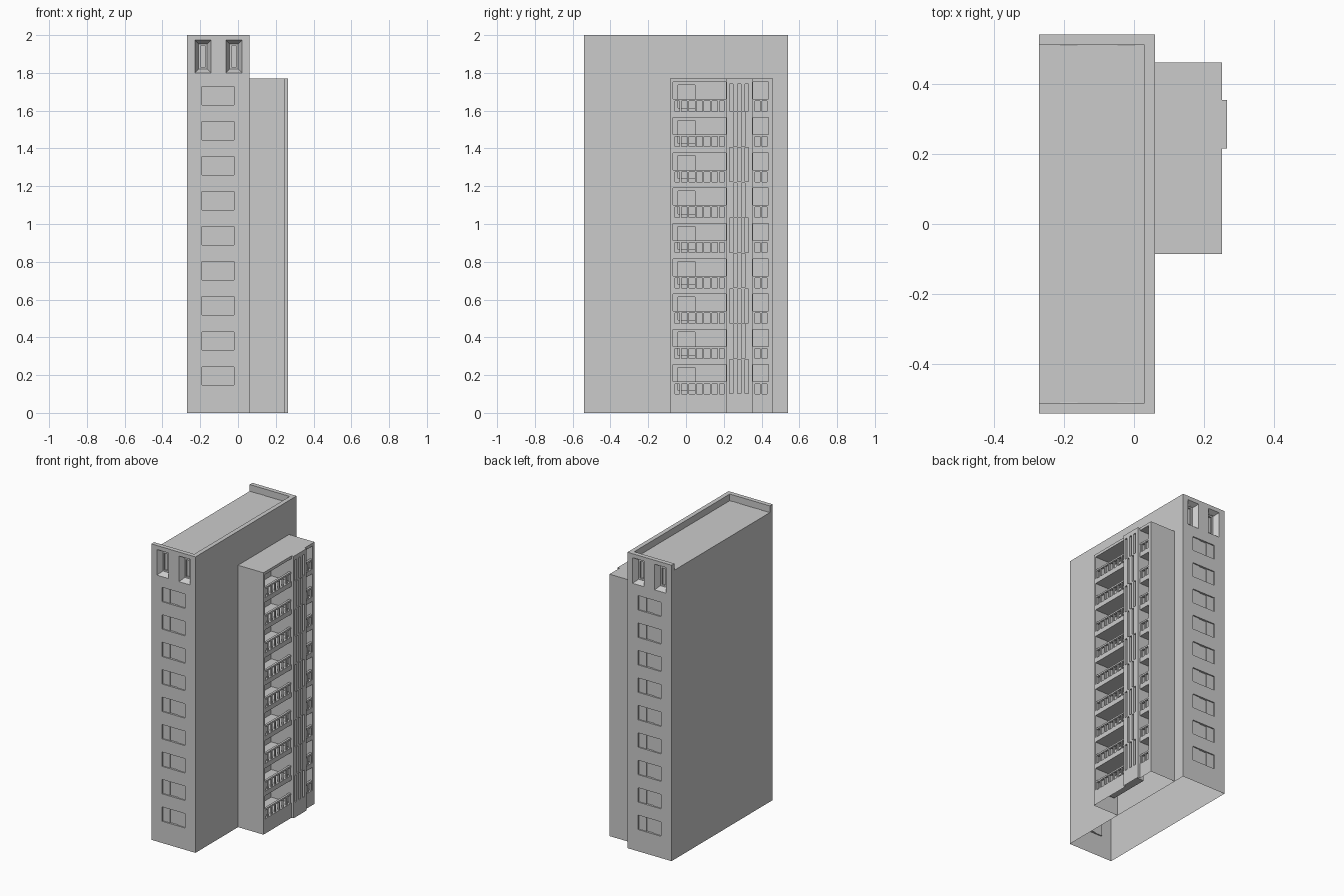
import bpy, bmesh
from mathutils import Vector

if "Cube" in bpy.data.objects:
    bpy.data.objects.remove(bpy.data.objects["Cube"])

X0, X1, Y, H, ROOF = -0.27, 0.06, 0.54, 2.0, 1.955   # main slab
WX, WY0, WY1, WH = 0.25, -0.085, 0.46, 1.77          # balcony wing
CY0, CY1, CX = 0.215, 0.353, 0.265                   # projecting column
STEP, LEVELS = 0.187, 9


def finish(name, bm, inward=None):
    bmesh.ops.remove_doubles(bm, verts=bm.verts, dist=1e-5)
    bmesh.ops.recalc_face_normals(bm, faces=bm.faces)
    if inward is not None:
        bm.normal_update()
        if sum(f.normal.dot(inward) * f.calc_area() for f in bm.faces) > 0:
            bmesh.ops.reverse_faces(bm, faces=bm.faces)
    me = bpy.data.meshes.new(name)
    bm.to_mesh(me)
    bm.free()
    ob = bpy.data.objects.new(name, me)
    bpy.context.collection.objects.link(ob)
    return ob


def panel(name, bounds, place, rects=(), lofts=()):
    """Wall sheet with rectangular recesses (u0,u1,v0,v1,depth); depth None is a hole.
    lofts are stepped/tapered recesses (u0,u1,v0,v1,[(inset,depth)...])."""
    bm = bmesh.new()
    u0, u1, v0, v1 = bounds
    allr = [(*bounds, 0.0)] + list(rects) + [(*l[:4], None) for l in lofts]
    us = sorted({round(min(max(c, u0), u1), 5) for r in allr for c in r[:2]})
    vs = sorted({round(min(max(c, v0), v1), 5) for r in allr for c in r[2:4]})

    def depth(i, j):
        u, v = (us[i] + us[i + 1]) / 2, (vs[j] + vs[j + 1]) / 2
        for r in reversed(allr):
            if r[0] < u < r[1] and r[2] < v < r[3]:
                return r[4]

    def quad(pts):
        bm.faces.new([bm.verts.new(place(*p)) for p in pts])

    nu, nv = len(us) - 1, len(vs) - 1
    D = [[depth(i, j) for j in range(nv)] for i in range(nu)]
    for i in range(nu):
        for j in range(nv):
            d = D[i][j]
            if d is None:
                continue
            a, b, c, e = us[i], us[i + 1], vs[j], vs[j + 1]
            quad([(a, c, d), (b, c, d), (b, e, d), (a, e, d)])
            if i + 1 < nu and D[i + 1][j] not in (None, d):
                k = D[i + 1][j]
                quad([(b, c, d), (b, c, k), (b, e, k), (b, e, d)])
            if j + 1 < nv and D[i][j + 1] not in (None, d):
                k = D[i][j + 1]
                quad([(a, e, d), (b, e, d), (b, e, k), (a, e, k)])
    for a, b, c, e, steps in lofts:
        loops = [[(a + s, c + s, d), (b - s, c + s, d), (b - s, e - s, d), (a + s, e - s, d)]
                 for s, d in steps]
        for p, q in zip(loops, loops[1:]):
            for k in range(4):
                quad([p[k], p[(k + 1) % 4], q[(k + 1) % 4], q[k]])
        quad(loops[-1])
    return finish(name, bm, Vector(place(0, 0, 1)) - Vector(place(0, 0, 0)))


def side_x(x, s=1):
    return lambda y, z, d: (x - s * d, y, z)


def side_y(y, s=1):
    return lambda x, z, d: (x, y - s * d, z)


def top(z):
    return lambda x, y, d: (x, y, z - d)


def add_box(bm, a, b):
    ret = bmesh.ops.create_cube(bm, size=1)
    for v in ret["verts"]:
        v.co = Vector([a[k] + (v.co[k] + 0.5) * (b[k] - a[k]) for k in range(3)])


# End walls: three-pane sliding windows and splayed top-floor openings
panes, splayed = [], []
for i in range(LEVELS):
    z = 0.147 + i * 0.1855
    panes += [(-0.19, -0.135, z, z + 0.097, 0.008), (-0.135, -0.078, z, z + 0.097, 0.014),
              (-0.078, -0.02, z, z + 0.097, 0.008)]
for x in (-0.228, -0.064):
    splayed.append((x, x + 0.085, 1.80, 1.973,
                    [(0, 0), (0.02, 0.035), (0.03, 0.035), (0.03, 0.045)]))
panel("front_end_wall", (X0, X1, 0, H), side_y(-Y, -1), panes, splayed)
panel("back_end_wall", (X0, X1, 0, H), side_y(Y, 1), panes, splayed)

# Long walls and roof with a three-sided parapet
panel("right_long_wall", (-Y, Y, 0, H), side_x(X1))
panel("left_long_wall", (-Y, Y, 0, H), side_x(X0, -1), [(-0.51, 0.51, ROOF, H, None)])
panel("roof_and_parapet", (X0, X1, -Y, Y), top(H), [(X0, 0.03, -0.51, 0.51, H - ROOF)])

# Wing front: balcony recesses with inner window, plus a grooved column
cuts = [(CY0, CY1, 0, WH, WX - CX)]
for i in range(LEVELS):
    z = 0.10 + i * STEP
    cuts += [(-0.069, 0.212, z, z + 0.155, 0.15), (0.355, 0.438, z, z + 0.155, 0.15),
             (-0.043, 0.047, z + 0.018, z + 0.14, 0.165)]
    centres = (0.239, 0.282, 0.322) if i % 2 == 0 else (0.261, 0.304)
    for c in centres:
        cuts.append((c - 0.009, c + 0.009, z + 0.002, min(z + 0.183, 1.74), 0.003))
panel("wing_front_wall", (WY0, WY1, 0, WH), side_x(WX), cuts)

# Wing side walls and roof
panel("wing_near_wall", (X1, WX, 0, WH), side_y(WY0, -1))
panel("wing_far_wall", (X1, WX, 0, WH), side_y(WY1, 1))
panel("wing_roof", (X1, CX, WY0, WY1), top(WH),
      [(WX, CX, WY0, CY0, None), (WX, CX, CY1, WY1, None)])

# Balcony railings: handrail on evenly spaced posts
rails = bmesh.new()
for i in range(LEVELS):
    z = 0.10 + i * STEP
    for a, b, n in ((-0.069, 0.212, 7), (0.355, 0.438, 2)):
        add_box(rails, (WX - 0.017, a, z + 0.054), (WX - 0.002, b, z + 0.065))
        pitch = (b - a) / n
        for k in range(n + 1):
            c = min(max(a + k * pitch, a + 0.005), b - 0.005)
            add_box(rails, (WX - 0.015, c - 0.005, z), (WX - 0.004, c + 0.005, z + 0.054))
finish("balcony_railings", rails)
